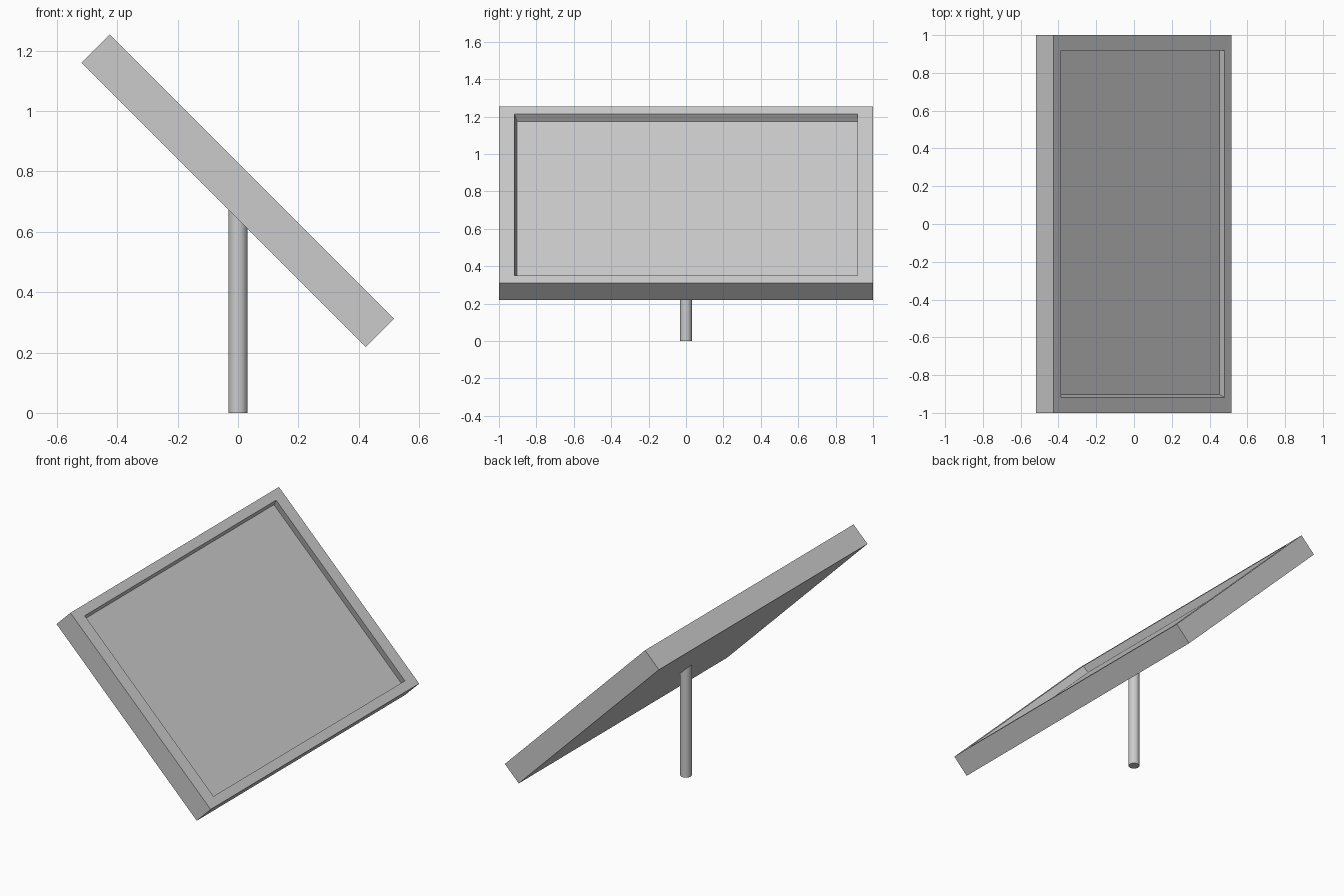
import bpy, bmesh
from math import radians
from mathutils import Matrix, Vector

if "Cube" in bpy.data.objects:
    bpy.data.objects.remove(bpy.data.objects["Cube"])

# Tilted panel: a slab with a shallow, slightly skewed recess in its upper face
LENGTH, WIDTH, THICK = 1.332, 2.0, 0.132
RIM = (0.057, 0.085)
bm = bmesh.new()
bmesh.ops.create_cube(bm, size=1, matrix=Matrix.Diagonal((LENGTH, WIDTH, THICK, 1)))
top = max(bm.faces, key=lambda f: f.calc_center_median().z)

# Inset by extruding in place and scaling to leave the rim
bmesh.ops.inset_region(bm, faces=[top], thickness=0.01)
bmesh.ops.scale(bm, verts=top.verts, vec=(
    (LENGTH - 2 * RIM[0]) / (LENGTH - 0.02),
    (WIDTH - 2 * RIM[1]) / (WIDTH - 0.02), 1))

# Sink the floor of the recess
bmesh.ops.inset_region(bm, faces=[top], thickness=0.001)
bmesh.ops.scale(bm, verts=top.verts, vec=(
    (LENGTH - 2 * RIM[0]) / (LENGTH - 2 * RIM[0] - 0.002),
    (WIDTH - 2 * RIM[1]) / (WIDTH - 2 * RIM[1] - 0.002), 1))
bmesh.ops.translate(bm, verts=top.verts, vec=Vector((0.011, 0.015, -0.046)))

mesh = bpy.data.meshes.new("tilted_panel")
bm.to_mesh(mesh)
bm.free()
panel = bpy.data.objects.new("tilted_panel", mesh)
panel.location = (-0.001, 0, 0.736)
panel.rotation_euler = (0, radians(45), 0)
bpy.context.collection.objects.link(panel)

# Support pole, its top buried in the slab
POLE_TOP = 0.68
bpy.ops.mesh.primitive_cylinder_add(vertices=32, radius=0.032, depth=POLE_TOP,
                                    location=(0, 0, POLE_TOP / 2))
pole = bpy.context.object
pole.name = "support_pole"
bpy.ops.object.shade_smooth_by_angle(angle=radians(30))
